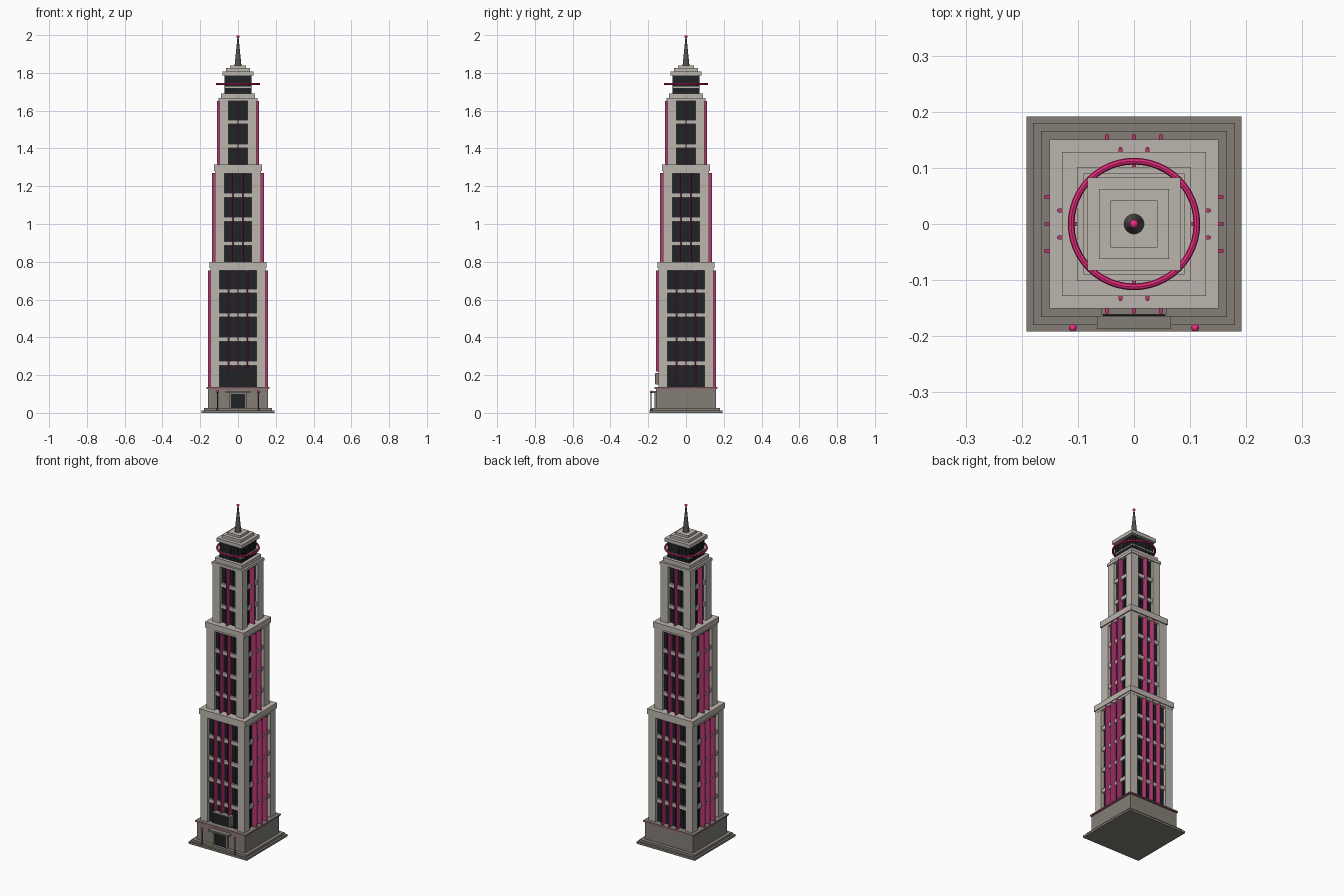
import bpy, bmesh, math
from mathutils import Matrix

if "Cube" in bpy.data.objects:
    bpy.data.objects.remove(bpy.data.objects["Cube"])

def mat(name, r, g, b):
    m = bpy.data.materials.new(name)
    m.diffuse_color = (r, g, b, 1)
    m.use_nodes = True
    m.node_tree.nodes["Principled BSDF"].inputs["Base Color"].default_value = m.diffuse_color
    return m

STONE = mat("light_stone", 0.50, 0.465, 0.42)
DARK = mat("dark_stone", 0.23, 0.21, 0.18)
GLASS = mat("dark_glass", 0.014, 0.016, 0.018)
METAL = mat("dark_metal", 0.09, 0.088, 0.08)
PINK = mat("neon_pink", 0.80, 0.025, 0.21)
FIN = mat("magenta_fin", 0.46, 0.04, 0.17)

def make_object(name, material, bm):
    me = bpy.data.meshes.new(name)
    bmesh.ops.recalc_face_normals(bm, faces=bm.faces)
    bm.to_mesh(me)
    bm.free()
    me.materials.append(material)
    ob = bpy.data.objects.new(name, me)
    bpy.context.collection.objects.link(ob)
    return ob

def boxes(name, material, items, sides=1):
    """items: (x0, x1, y0, y1, z0, z1); repeated around z for each side."""
    bm = bmesh.new()
    for k in range(sides):
        rot = Matrix.Rotation(k * math.pi / 2, 4, 'Z')
        for x0, x1, y0, y1, z0, z1 in items:
            m = (rot @ Matrix.Translation(((x0 + x1) / 2, (y0 + y1) / 2, (z0 + z1) / 2))
                 @ Matrix.Diagonal((x1 - x0, y1 - y0, z1 - z0, 1)))
            bmesh.ops.create_cube(bm, size=1, matrix=m)
    return make_object(name, material, bm)

def nosed_fins(name, material, xs, y_out, y_in, z0, z1, sides):
    """Upright fins with a chamfered outer nose, on the listed sides (0 = front)."""
    bm = bmesh.new()
    w = 0.0038
    for k in sides:
        rot = Matrix.Rotation(k * math.pi / 2, 4, 'Z')
        for x in xs:
            prof = [(x - w, y_in), (x - w, y_out + 0.003), (x - w / 2, y_out),
                    (x + w / 2, y_out), (x + w, y_out + 0.003), (x + w, y_in)]
            face = bm.faces.new([bm.verts.new((px, py, z0)) for px, py in prof])
            ext = bmesh.ops.extrude_face_region(bm, geom=[face], use_keep_orig=True)
            new = [v for v in ext["geom"] if isinstance(v, bmesh.types.BMVert)]
            bmesh.ops.translate(bm, verts=new, vec=(0, 0, z1 - z0))
            bmesh.ops.transform(bm, matrix=rot, verts=list(face.verts) + new)
    return make_object(name, material, bm)

def sq(h, z0, z1):
    return (-h, h, -h, h, z0, z1)

def finish(name, material):
    ob = bpy.context.object
    ob.name = name
    ob.data.materials.append(material)
    bpy.ops.object.shade_smooth_by_angle()

def ball(name, loc, r, material):
    bpy.ops.mesh.primitive_uv_sphere_add(segments=16, ring_count=10, radius=r, location=loc)
    finish(name, material)

def cone(name, x, y, z0, z1, r0, r1, material, n=16):
    bpy.ops.mesh.primitive_cone_add(vertices=n, radius1=r0, radius2=r1, depth=z1 - z0,
                                    location=(x, y, (z0 + z1) / 2))
    finish(name, material)

# Podium with stepped plinth and thin coloured trim
boxes("plinth", DARK, [sq(0.192, 0, 0.012), sq(0.18, 0.012, 0.025)])
boxes("podium", DARK, [sq(0.159, 0.025, 0.126)])
boxes("podium_trim", FIN, [sq(0.164, 0.126, 0.130)])
boxes("podium_cap", DARK, [sq(0.166, 0.130, 0.136)])

# Tower tiers: half width, glass half width, fin reach, z0, z1, rows, fin xs, mullion xs
TIERS = [
    (0.145, 0.098, 0.160, 0.135, 0.77, 5, (-0.048, 0, 0.048), (-0.072, -0.024, 0.024, 0.072)),
    (0.122, 0.071, 0.137, 0.77, 1.285, 4, (-0.024, 0.024), (-0.048, 0, 0.048)),
    (0.098, 0.050, 0.110, 1.285, 1.66, 3, (0,), (-0.025, 0.025)),
]
ROW = 0.1275
for i, (h, g, f, z0, z1, rows, fins, mulls) in enumerate(TIERS, 1):
    top = z1 - 0.008
    boxes(f"tier{i}_glass", GLASS, [sq(h - 0.018, z0, top)])
    boxes(f"tier{i}_piers", STONE, [(g, h, -h, -g, z0, top)], 4)
    boxes(f"tier{i}_floor_bands", STONE,
          [(-g, g, -h + 0.006, -h + 0.02, z0 + ROW * r - 0.011, z0 + ROW * r + 0.011)
           for r in range(1, rows)], 4)
    boxes(f"tier{i}_mullions", GLASS,
          [(x - 0.0015, x + 0.0015, -h + 0.012, -h + 0.02, z0, top) for x in mulls], 4)
    low = z0 if i == 1 else z0 + 0.03
    fin_top = z1 - 0.015 if i < 3 else top
    if i == 1:   # front fins stop above the sign
        nosed_fins("tier1_front_fins", FIN, fins, -f, -h + 0.02, 0.22, fin_top, (0,))
        nosed_fins("tier1_fins", FIN, fins, -f, -h + 0.02, low, fin_top, (1, 2, 3))
    else:
        nosed_fins(f"tier{i}_fins", FIN, fins, -f, -h + 0.02, low, fin_top, range(4))

# Setback cornices
boxes("cornice_1", STONE, [sq(0.146, 0.755, 0.768), sq(0.151, 0.768, 0.80)])
boxes("cornice_2", STONE, [sq(0.121, 1.268, 1.28), sq(0.128, 1.28, 1.314)])
boxes("cornice_3", STONE, [sq(0.102, 1.652, 1.668), sq(0.09, 1.668, 1.692)])

# Observation crown
boxes("crown_glass", GLASS, [sq(0.07, 1.692, 1.787)])
boxes("crown_mullions", GLASS,
      [(x - 0.0015, x + 0.0015, -0.0725, -0.069, 1.692, 1.787)
       for x in (-0.071, -0.047, -0.024, 0, 0.024, 0.047)], 4)
boxes("crown_rail", STONE, [sq(0.074, 1.721, 1.727)])
boxes("crown_roof", STONE, [sq(0.074, 1.783, 1.79), sq(0.083, 1.787, 1.808),
                            sq(0.0625, 1.808, 1.825), sq(0.042, 1.825, 1.838)])
bpy.ops.mesh.primitive_torus_add(major_segments=48, minor_segments=8, major_radius=0.112,
                                 minor_radius=0.006, location=(0, 0, 1.741))
finish("halo_ring", PINK)

# Spire
cone("spire", 0, 0, 1.838, 1.99, 0.018, 0.003, METAL)
ball("spire_beacon", (0, 0, 1.992), 0.008, PINK)

# Entrance: door, surround, canopy
boxes("door_glass", GLASS, [(-0.037, 0.037, -0.163, -0.155, 0.025, 0.1)])
boxes("door_frame", DARK, [(-0.048, -0.037, -0.168, -0.155, 0.025, 0.106),
                           (0.037, 0.048, -0.168, -0.155, 0.025, 0.106),
                           (-0.037, 0.037, -0.168, -0.155, 0.1, 0.106)])
boxes("canopy", DARK, [(-0.066, 0.066, -0.187, -0.155, 0.106, 0.116)])

# Blank sign above the entrance
boxes("sign_frame", DARK, [(-0.059, 0.059, -0.161, -0.125, 0.15, 0.212)])
boxes("sign_panel", GLASS, [(-0.055, 0.055, -0.164, -0.16, 0.154, 0.208)])

# Lamp posts
for side, x in (("left", -0.109), ("right", 0.109)):
    cone(f"lamp_base_{side}", x, -0.185, 0.012, 0.022, 0.006, 0.004, METAL, 10)
    cone(f"lamp_post_{side}", x, -0.185, 0.02, 0.106, 0.0028, 0.0028, METAL, 10)
    ball(f"lamp_globe_{side}", (x, -0.185, 0.111), 0.007, PINK)
